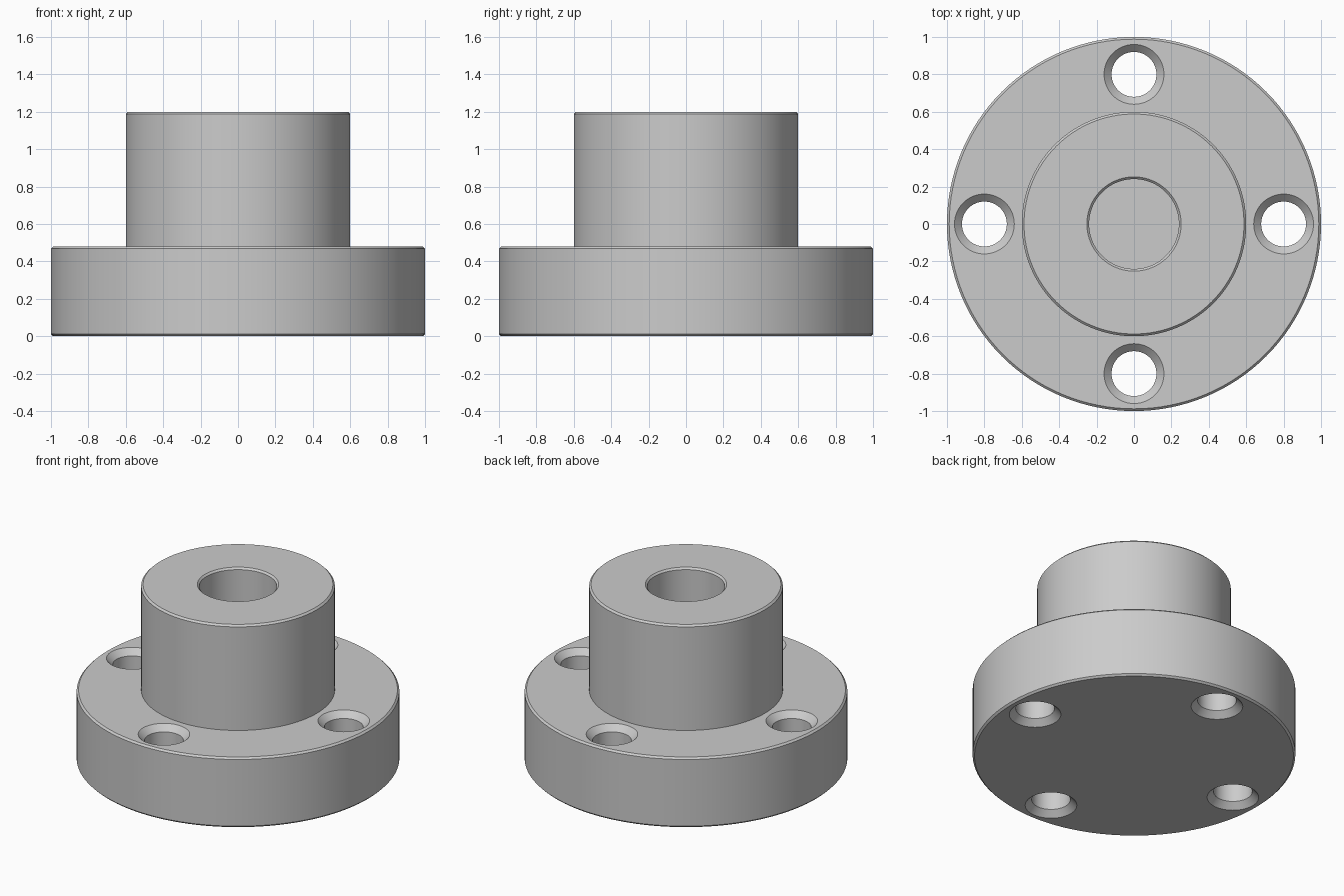
import bpy, bmesh, math
from mathutils import Matrix

if "Cube" in bpy.data.objects:
    bpy.data.objects.remove(bpy.data.objects["Cube"], do_unlink=True)

# Single machined-metal colour
metal = bpy.data.materials.new("machined_grey")
metal.use_nodes = True
grey = (0.6, 0.6, 0.6, 1)
metal.diffuse_color = grey
metal.node_tree.nodes["Principled BSDF"].inputs["Base Color"].default_value = grey


def turned(name, profile, segments, centre=(0, 0)):
    """Revolve an (r, z) profile, closed on the axis at both ends."""
    bm = bmesh.new()
    pts = [bm.verts.new((r, 0, z)) for r, z in profile]
    edges = [bm.edges.new(pair) for pair in zip(pts, pts[1:])]
    bmesh.ops.spin(bm, geom=pts + edges, cent=(0, 0, 0), axis=(0, 0, 1),
                   angle=math.tau, steps=segments)
    bmesh.ops.remove_doubles(bm, verts=bm.verts, dist=1e-4)
    bmesh.ops.dissolve_limit(bm, angle_limit=0.002, verts=bm.verts, edges=bm.edges)
    bmesh.ops.recalc_face_normals(bm, faces=bm.faces)
    bm.transform(Matrix.Translation((*centre, 0)))
    mesh = bpy.data.meshes.new(name)
    bm.to_mesh(mesh)
    bm.free()
    mesh.materials.append(metal)
    obj = bpy.data.objects.new(name, mesh)
    bpy.context.collection.objects.link(obj)
    return obj


# Main body: flange, raised hub and blind centre bore, edges chamfered
c = 0.012
flange_r, flange_top = 1.0, 0.48
hub_r, hub_top = 0.6, 1.2
bore_r, bore_floor = 0.24, 0.4
body = turned("flanged_hub", [
    (0, 0), (flange_r - c, 0), (flange_r, c),
    (flange_r, flange_top - c), (flange_r - c, flange_top),
    (hub_r, flange_top), (hub_r, hub_top - c), (hub_r - c, hub_top),
    (bore_r + c, hub_top), (bore_r, hub_top - c),
    (bore_r, bore_floor), (0, bore_floor)], 128)

# Four bolt holes, countersunk on both faces
hole_r, sink, over = 0.12, 0.04, 0.02
wide = hole_r + sink + over
for i in range(4):
    a = i * math.tau / 4
    cutter = turned("bolt_hole_cutter", [
        (0, -over), (wide, -over), (hole_r, sink),
        (hole_r, flange_top - sink), (wide, flange_top + over),
        (0, flange_top + over)], 64, (0.8 * math.cos(a), 0.8 * math.sin(a)))
    cutter.hide_render = True
    cutter.hide_set(True)
    mod = body.modifiers.new("bolt_hole", 'BOOLEAN')
    mod.operation = 'DIFFERENCE'
    mod.solver = 'EXACT'
    mod.object = cutter

# Apply the cuts and shade the round walls smooth
bpy.ops.object.select_all(action='DESELECT')
body.select_set(True)
bpy.context.view_layer.objects.active = body
for mod in list(body.modifiers):
    cutter = mod.object
    bpy.ops.object.modifier_apply(modifier=mod.name)
    bpy.data.objects.remove(cutter, do_unlink=True)
bpy.ops.object.shade_smooth_by_angle(angle=math.radians(30))
